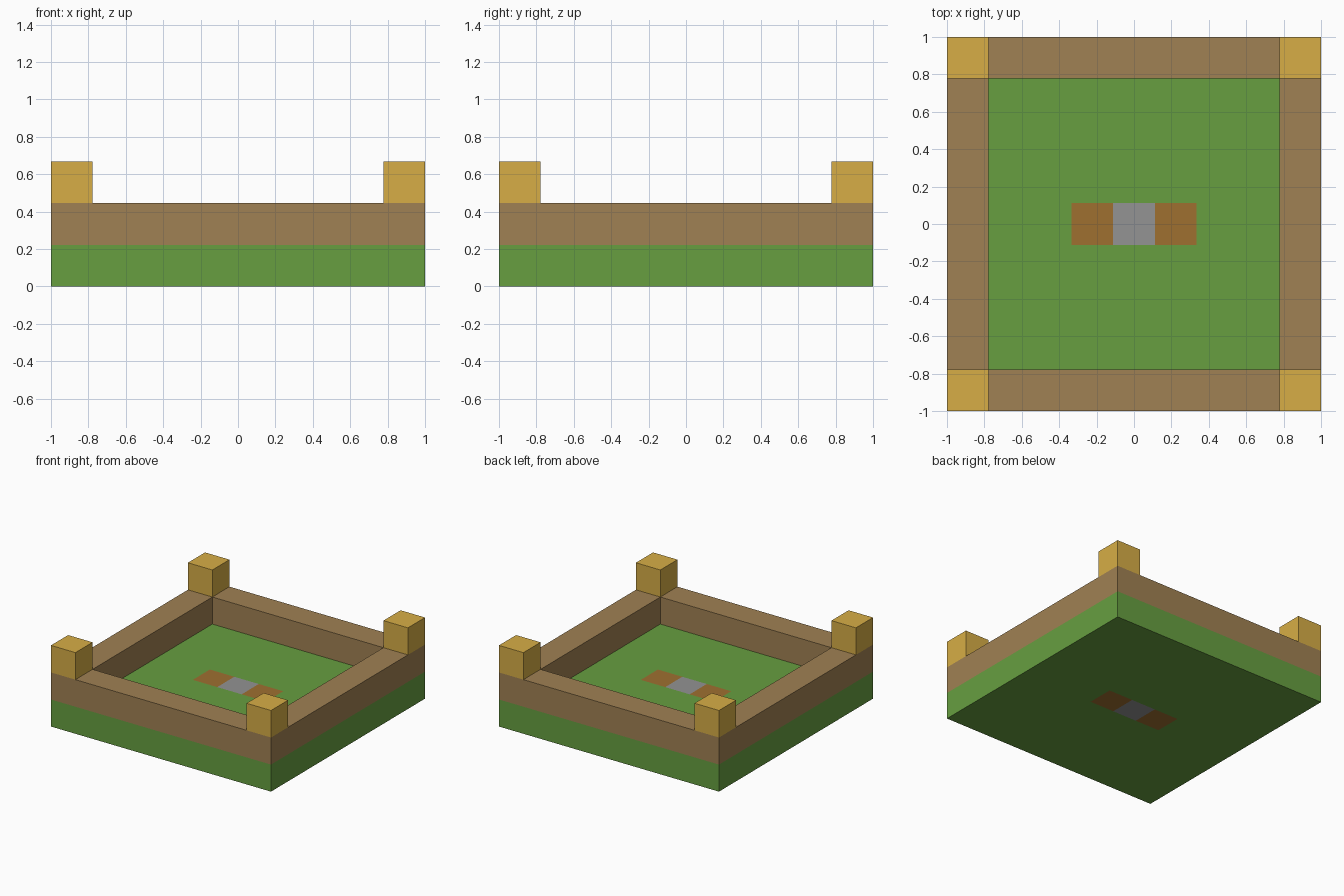
import bpy, bmesh
from mathutils import Matrix, Vector

default = bpy.data.objects.get("Cube")
if default:
    bpy.data.objects.remove(default, do_unlink=True)

U = 2 / 9  # one block


def material(name, rgb):
    linear = [((c / 255 + 0.055) / 1.055) ** 2.4 for c in rgb]
    m = bpy.data.materials.new(name)
    m.use_nodes = True
    m.diffuse_color = (*linear, 1)
    m.node_tree.nodes["Principled BSDF"].inputs["Base Color"].default_value = (*linear, 1)
    return m


grass = material("grass green", (103, 159, 64))
earth = material("earth brown", (160, 129, 83))
wood = material("golden wood", (215, 174, 70))
clay = material("clay orange", (159, 112, 48))
stone = material("stone grey", (147, 147, 147))


def finish(name, bm, *mats):
    bmesh.ops.recalc_face_normals(bm, faces=bm.faces)
    mesh = bpy.data.meshes.new(name)
    bm.to_mesh(mesh)
    bm.free()
    for m in mats:
        mesh.materials.append(m)
    obj = bpy.data.objects.new(name, mesh)
    bpy.context.collection.objects.link(obj)


def box(center, size):
    bm = bmesh.new()
    matrix = Matrix.Translation(center) @ Matrix.Diagonal((*size, 1))
    bmesh.ops.create_cube(bm, size=1, matrix=matrix)
    return bm


# Ground slab, cut so the inlaid row of three blocks shows on top and bottom
ground = box((0, 0, U / 2), (2, 2, U))
cuts = [(Vector((1, 0, 0)), k * U) for k in (-1.5, -0.5, 0.5, 1.5)]
cuts += [(Vector((0, 1, 0)), k * U) for k in (-0.5, 0.5)]
for axis, offset in cuts:
    bmesh.ops.bisect_plane(ground, geom=ground.verts[:] + ground.edges[:] + ground.faces[:],
                           plane_co=axis * offset, plane_no=axis)
for f in ground.faces:
    c = f.calc_center_median()
    if abs(c.y) < U / 2 and abs(c.x) < 1.5 * U:
        f.material_index = 2 if abs(c.x) < U / 2 else 1
finish("ground", ground, grass, clay, stone)

# Four wall beams, one block wide and high, meeting at the corners
for side, s in (("front", -1), ("back", 1)):
    finish(f"{side}_wall", box((0, s * 4 * U, 1.5 * U), (2, U, U)), earth)
for side, s in (("right", -1), ("left", 1)):
    finish(f"{side}_wall", box((s * 4 * U, 0, 1.5 * U), (U, 7 * U, U)), earth)

# Corner posts
for side, sx in (("right", -1), ("left", 1)):
    for end, sy in (("front", -1), ("back", 1)):
        finish(f"{end}_{side}_post", box((sx * 4 * U, sy * 4 * U, 2.5 * U), (U, U, U)), wood)
